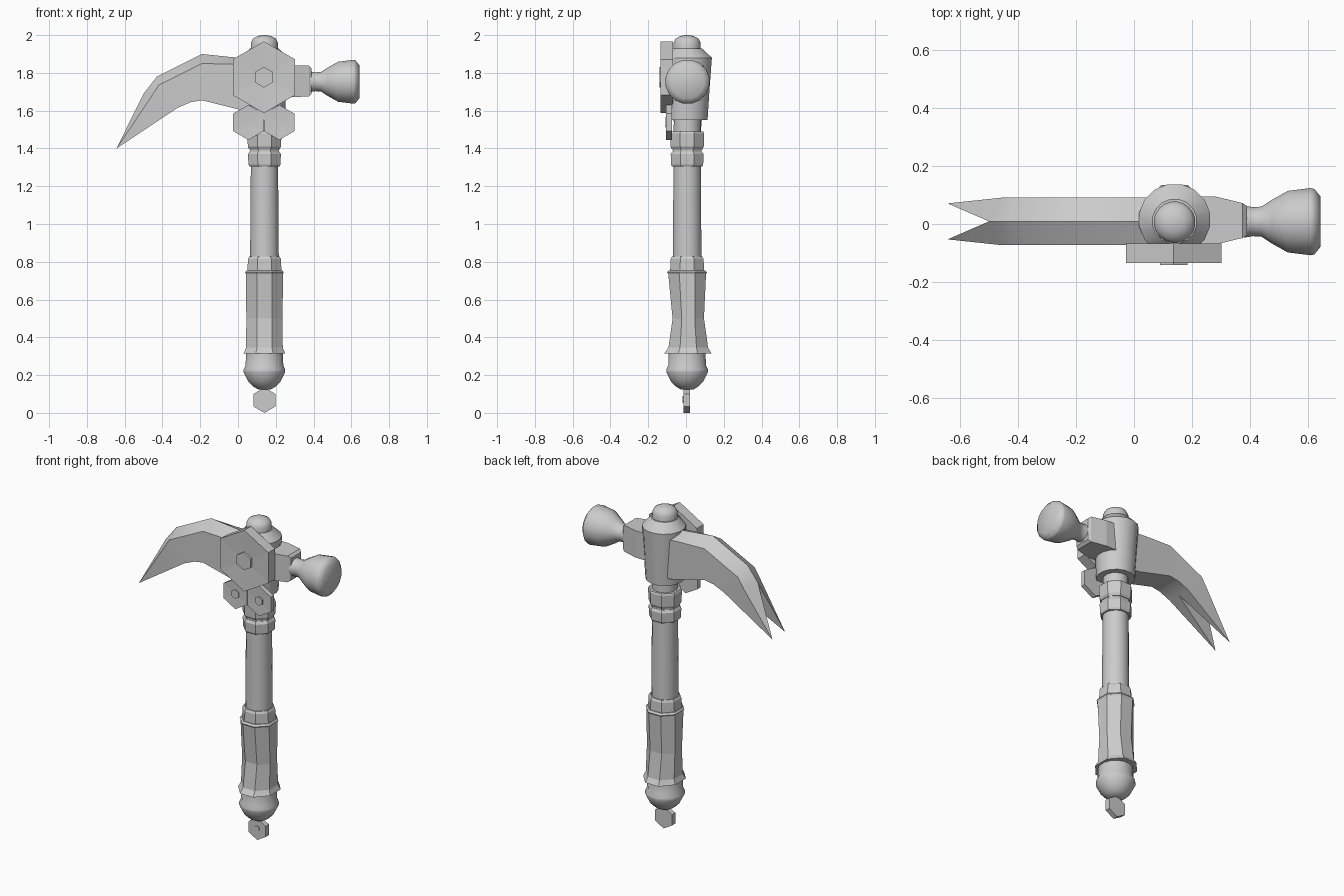
import bpy, bmesh, math

if "Cube" in bpy.data.objects:
    bpy.data.objects.remove(bpy.data.objects["Cube"])

CX, CY = 0.14, 0.006


def finish(name, bm, angle):
    """Turn a bmesh into an object with smooth shading below the given angle."""
    bmesh.ops.recalc_face_normals(bm, faces=bm.faces)
    me = bpy.data.meshes.new(name)
    bm.to_mesh(me)
    bm.free()
    ob = bpy.data.objects.new(name, me)
    bpy.context.collection.objects.link(ob)
    bpy.ops.object.select_all(action='DESELECT')
    ob.select_set(True)
    bpy.context.view_layer.objects.active = ob
    if angle:
        bpy.ops.object.shade_smooth_by_angle(angle=math.radians(angle))
    return ob


def skin(bm, rings, cap_end=True):
    """Join point loops with quads and cap the ends."""
    vs = [[bm.verts.new(p) for p in r] for r in rings]
    n = len(vs[0])
    for a, b in zip(vs, vs[1:]):
        for i in range(n):
            bm.faces.new((a[i], a[(i + 1) % n], b[(i + 1) % n], b[i]))
    bm.faces.new(vs[0])
    if cap_end:
        bm.faces.new(vs[-1])
    return vs


def turned(name, profile, n=16, axis='z', angle=40, center=(CX, CY)):
    """Profile rows: (position, half width, optional half depth, optional y offset)."""
    rings = []
    for row in profile:
        t, w = row[:2]
        d = row[2] if len(row) > 2 else w
        off = row[3] if len(row) > 3 else 0
        ring = []
        for i in range(n):
            a = math.pi / n + 2 * math.pi * i / n
            k = 1 / math.cos(math.pi / n)
            u, v = w * k * math.cos(a), d * k * math.sin(a)
            if axis == 'z':
                ring.append((center[0] + u, center[1] + v + off, t))
            else:
                ring.append((t, center[0] + u, center[1] + v))
        rings.append(ring)
    bm = bmesh.new()
    skin(bm, rings)
    return finish(name, bm, angle)


def hex_plate(name, x, z, r, y_front, y_back, dish=0.0):
    """Pointed-top hexagon facing the front, optionally dished to its centre."""
    bm = bmesh.new()
    pts = [(x + r * math.sin(i * math.pi / 3), z + r * math.cos(i * math.pi / 3)) for i in range(6)]
    rings = [[(px, y, pz) for px, pz in pts] for y in (y_back, y_front)]
    vs = skin(bm, rings, cap_end=(dish == 0))
    if dish:
        c = bm.verts.new((x, y_front + dish, z))
        for i in range(6):
            bm.faces.new((vs[1][i], vs[1][(i + 1) % 6], c))
    return finish(name, bm, 0)


# Handle, bottom to top
turned("pommel", [(0.125, 0.035), (0.14, 0.06), (0.165, 0.085), (0.215, 0.11), (0.23, 0.11),
                  (0.25, 0.1), (0.325, 0.097)])
turned("grip", [(0.315, 0.11, 0.125, 0.004), (0.345, 0.097, 0.105, 0.006), (0.5, 0.096, 0.083, 0.006),
                (0.735, 0.098, 0.1, 0), (0.745, 0.102, 0.106, 0), (0.755, 0.094, 0.096, 0)], n=8, angle=0)
turned("grip_collar", [(0.745, 0.085), (0.755, 0.09), (0.815, 0.087), (0.828, 0.08)], n=8, angle=0)
turned("shaft", [(0.81, 0.076), (1.32, 0.072)])
turned("lower_collar", [(1.305, 0.08), (1.315, 0.085), (1.37, 0.087), (1.385, 0.078)], n=8, angle=0)
turned("collar_groove", [(1.37, 0.076), (1.41, 0.076)], n=8, angle=0)
turned("upper_collar", [(1.395, 0.08), (1.41, 0.088), (1.48, 0.09), (1.49, 0.085)], n=8, angle=0)
turned("neck", [(1.47, 0.072), (1.57, 0.07)])

# Head barrel and rounded cap
turned("head_barrel", [(1.55, 0.108, 0.108, 0), (1.72, 0.116, 0.116, 0.003), (1.88, 0.122, 0.122, 0.009),
                       (1.93, 0.076, 0.076, 0.003)])
turned("head_cap", [(1.92, 0.071), (1.96, 0.071), (1.982, 0.06), (1.995, 0.035), (2.0, 0.012)], n=20)

# Striking arm: tapered block, then turned face
rings = []
for x, hy, z0, z1 in [(0.1, 0.085, 1.67, 1.84), (0.28, 0.083, 1.672, 1.838),
                      (0.375, 0.06, 1.675, 1.838), (0.39, 0.05, 1.69, 1.825)]:
    rings.append([(x, 0.012 + sy * hy, z) for sy, z in ((-1, z0), (1, z0), (1, z1), (-1, z1))])
bm = bmesh.new()
skin(bm, rings)
finish("arm_block", bm, 0)
turned("striking_face", [(0.38, 0.055), (0.41, 0.05), (0.44, 0.052), (0.475, 0.075), (0.53, 0.106),
                         (0.61, 0.116), (0.622, 0.113), (0.643, 0.087)], axis='x', center=(0.008, 1.753))

# Curved claw: ridged cross-sections ending in two pointed prongs
YC = 0.009
bm = bmesh.new()
stations = [  # (crown x, z), (side edge x, z), (bottom x, z)
    ((0.12, 1.87), (0.12, 1.835), (0.12, 1.59)),
    ((0.0, 1.88), (0.0, 1.845), (0.03, 1.60)),
    ((-0.19, 1.90), (-0.19, 1.85), (-0.19, 1.655)),
    ((-0.43, 1.78), (-0.42, 1.735), (-0.25, 1.645)),
    ((-0.5, 1.69), (-0.455, 1.68), (-0.32, 1.615)),
]
rows = [[(c[0], YC, c[1]), (s[0], YC + 0.082, s[1]), (b[0], YC + 0.08, b[1]),
         (b[0], YC, b[1]), (b[0], YC - 0.08, b[1]), (s[0], YC - 0.082, s[1])] for c, s, b in stations]
end = skin(bm, rows, cap_end=False)[-1]
for sign, idx in ((1, (0, 1, 2, 3)), (-1, (0, 5, 4, 3))):
    tip = bm.verts.new((-0.643, YC + sign * 0.062, 1.40))
    q = [end[i] for i in idx]
    for i in range(4):
        if i < 3:
            bm.faces.new((q[i], q[i + 1], tip))
        else:
            bm.faces.new((q[3], q[0], tip))
# the notch walls share the centre edge, so split it to keep each prong clean
finish("claw", bm, 32)

# Hexagonal plates and their studs on the front
hex_plate("main_plate", 0.137, 1.777, 0.19, -0.134, -0.068, 0.008)
hex_plate("main_stud", 0.137, 1.777, 0.055, -0.141, -0.1)
for side, x in (("left", 0.055), ("right", 0.218)):
    hex_plate(side + "_plate", x, 1.538, 0.093, -0.105, -0.075, 0.004)
    hex_plate(side + "_stud", x, 1.538, 0.028, -0.109, -0.08)

# Hanging tag under the pommel
hex_plate("tag", CX, 0.067, 0.067, -0.012, 0.02)
hex_plate("tag_stud", CX, 0.072, 0.018, -0.018, 0.0)
